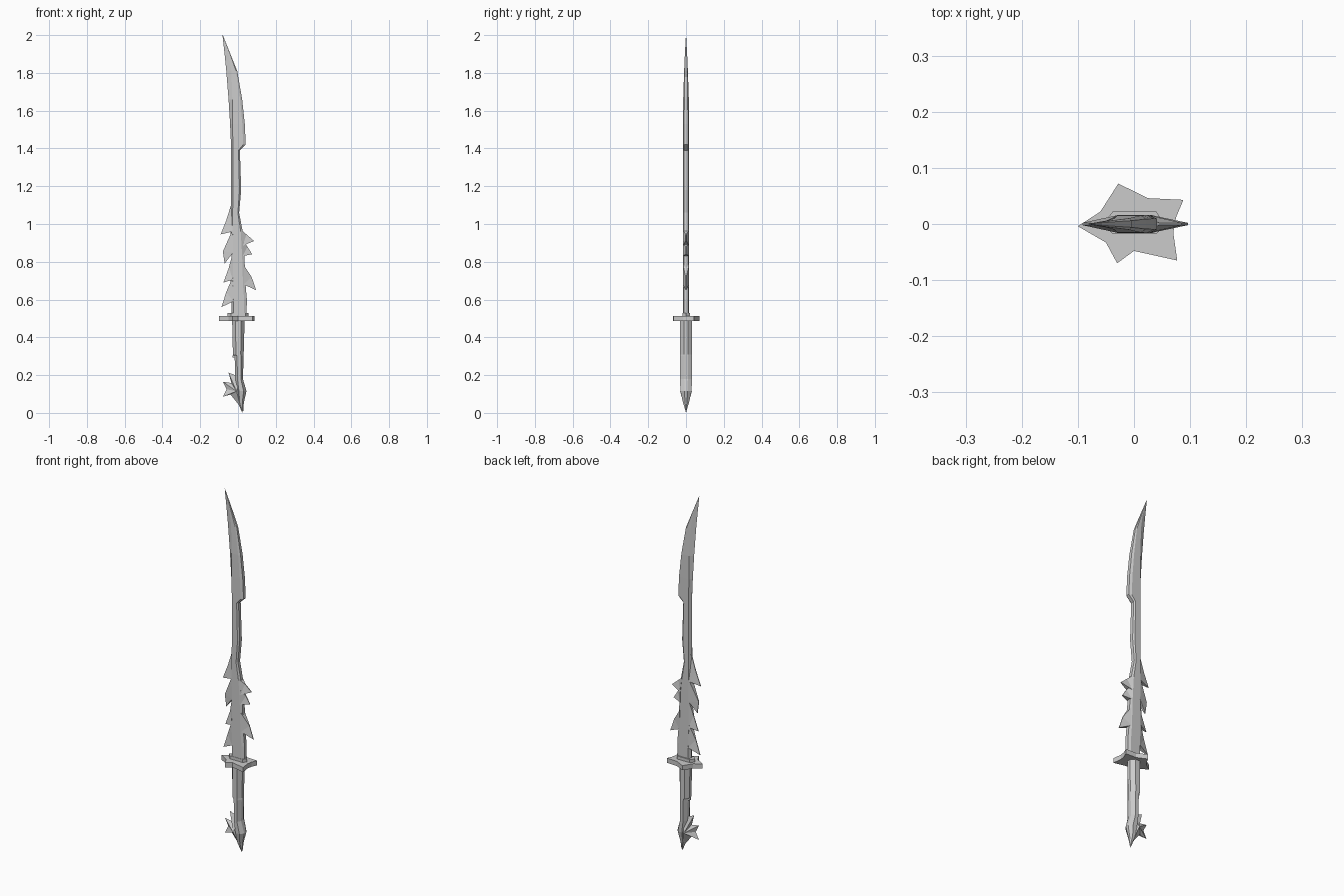
import bpy, bmesh


def finish(name, bm):
    bmesh.ops.remove_doubles(bm, verts=bm.verts, dist=1e-5)
    bmesh.ops.recalc_face_normals(bm, faces=bm.faces)
    me = bpy.data.meshes.new(name)
    bm.to_mesh(me)
    bm.free()
    ob = bpy.data.objects.new(name, me)
    bpy.context.collection.objects.link(ob)
    return ob


def loft(name, rings):
    """Skin a stack of closed rings and cap the ends."""
    bm = bmesh.new()
    vs = [[bm.verts.new(p) for p in r] for r in rings]
    n = len(vs[0])
    for a, b in zip(vs, vs[1:]):
        for i in range(n):
            j = (i + 1) % n
            bm.faces.new((a[i], a[j], b[j], b[i]))
    bm.faces.new(vs[0])
    bm.faces.new(vs[-1])
    return finish(name, bm)


def barb(name, pts, thick=0.016, thin=0.002):
    """Wedge whose first and last points (roots) are thick, the rest sharp."""
    bm = bmesh.new()
    last = len(pts) - 1
    half = [thick if i in (0, last) else thin for i in range(last + 1)]
    f = [bm.verts.new((x, -h, z)) for (x, z), h in zip(pts, half)]
    b = [bm.verts.new((x, h, z)) for (x, z), h in zip(pts, half)]
    for i in range(last + 1):
        j = (i + 1) % (last + 1)
        bm.faces.new((f[i], f[j], b[j], b[i]))
    caps = [bm.faces.new(f), bm.faces.new(b)]
    bmesh.ops.triangulate(bm, faces=caps)
    return finish(name, bm)


def star(name, pts, centre, depth):
    """Sharp outline fanned to a raised centre on both sides."""
    bm = bmesh.new()
    rim = [bm.verts.new((x, 0, z)) for x, z in pts]
    for s in (-1, 1):
        c = bm.verts.new((centre[0], s * depth, centre[1]))
        for i in range(len(rim)):
            bm.faces.new((rim[i], rim[(i + 1) % len(rim)], c))
    return finish(name, bm)


# Blade: z, sharp edge x, ridge x, spine x, half thickness
sections = [
    (0.51, -0.035, -0.025, 0.045, 0.016),
    (0.60, -0.035, -0.025, 0.047, 0.016),
    (0.68, -0.040, -0.028, 0.040, 0.016),
    (0.83, -0.035, -0.026, 0.034, 0.016),
    (0.96, -0.040, -0.028, 0.025, 0.016),
    (1.06, -0.037, -0.028, 0.006, 0.016),
    (1.18, -0.037, -0.027, 0.017, 0.016),
    (1.39, -0.037, -0.027, 0.010, 0.016),
    (1.42, -0.037, -0.027, 0.041, 0.016),
    (1.53, -0.042, -0.029, 0.036, 0.016),
    (1.66, -0.050, -0.030, 0.022, 0.015),
    (1.81, -0.062, -0.035, -0.004, 0.010),
    (1.90, -0.071, -0.050, -0.040, 0.006),
    (2.00, -0.082, -0.081, -0.080, 0.0005),
]
rings = []
for z, e, r, s, t in sections:
    m = s - 0.2 * (s - r)
    rings.append([(e, 0, z), (r, -t, z), (m, -t, z), (s, -t * 0.6, z),
                  (s, t * 0.6, z), (m, t, z), (r, t, z)])
loft("blade", rings)

# Barbs along both sides of the lower blade
barbs = [
    [(-0.028, 1.12), (-0.037, 1.10), (-0.062, 1.02), (-0.092, 0.945), (-0.028, 0.96)],
    [(-0.028, 0.97), (-0.08, 0.855), (-0.071, 0.79), (-0.025, 0.85)],
    [(-0.025, 0.86), (-0.048, 0.77), (-0.077, 0.69), (-0.028, 0.705)],
    [(-0.028, 0.72), (-0.062, 0.64), (-0.088, 0.56), (-0.025, 0.59)],
    [(0.015, 0.97), (0.045, 0.945), (0.085, 0.91), (0.025, 0.885)],
    [(0.025, 0.91), (0.05, 0.88), (0.075, 0.84), (0.025, 0.83)],
    [(0.028, 0.785), (0.072, 0.72), (0.096, 0.65), (0.03, 0.68)],
]
for i, p in enumerate(barbs):
    barb("blade_barb_%d" % (i + 1), p)

# Collar under the blade and the jagged guard plate
def ring(pts, z):
    return [(x, y, z) for x, y in pts]


box = [(-0.055, 0), (-0.038, -0.018), (0.04, -0.018), (0.055, 0), (0.04, 0.022), (-0.038, 0.022)]
loft("collar", [ring(box, 0.505), ring(box, 0.53)])
plate = [(-0.1, -0.004), (-0.06, 0.022), (-0.028, 0.072), (0.025, 0.046), (0.088, 0.043),
         (0.075, 0.012), (0.07, -0.015), (0.077, -0.065), (0, -0.048), (-0.03, -0.07), (-0.05, -0.033)]
loft("guard", [ring(plate, 0.487), ring(plate, 0.513)])

# Handle: z, left x, right x, half depth
rings = []
for z, l, r, d in [(0.01, 0.018, 0.028, 0.001), (0.055, 0.0, 0.031, 0.016),
                   (0.115, -0.01, 0.045, 0.03), (0.18, -0.014, 0.026, 0.031),
                   (0.30, -0.018, 0.03, 0.031), (0.31, -0.027, 0.03, 0.031),
                   (0.49, -0.031, 0.035, 0.031)]:
    c, w = (l + r) / 2, (r - l) / 2
    rings.append([(c + w * a, d * b, z) for a, b in
                  [(1, 0.3), (0.45, 1), (-0.45, 1), (-1, 0.3),
                   (-1, -0.3), (-0.45, -1), (0.45, -1), (1, -0.3)]])
loft("handle", rings)
barb("handle_notch", [(-0.015, 0.36), (-0.03, 0.295), (-0.01, 0.29)], 0.012)

# Clawed pommel
star("pommel_claws", [(0.02, 0.21), (-0.015, 0.2), (-0.05, 0.213), (-0.035, 0.158), (-0.08, 0.165),
                      (-0.06, 0.125), (-0.08, 0.085), (-0.04, 0.098), (0.002, 0.045),
                      (0.024, 0.0), (0.03, 0.055), (0.03, 0.12)], (-0.008, 0.115), 0.031)
